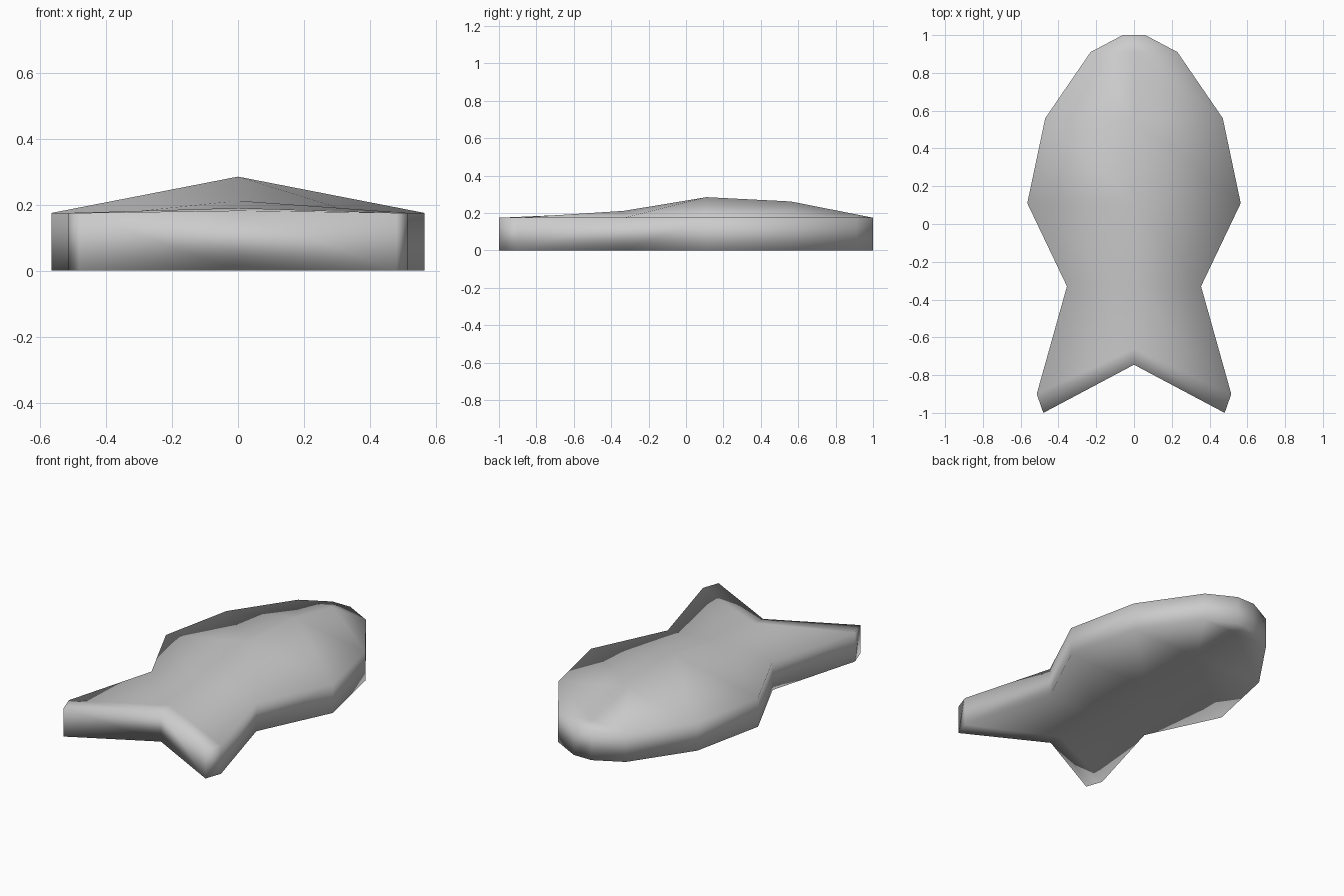
import bpy
import bmesh

cube = bpy.data.objects.get("Cube")
if cube:
    bpy.data.objects.remove(cube, do_unlink=True)

# Plain grey finish
grey = bpy.data.materials.new("plain_grey")
grey.use_nodes = True
colour = (0.6, 0.6, 0.6, 1)
grey.diffuse_color = colour
grey.node_tree.nodes["Principled BSDF"].inputs["Base Color"].default_value = colour

# Cross ribs, nose to tail: half width, edge y, ridge y, ridge height
RIM = 0.175
ribs = [
    (0.06, 1.00, 1.00, RIM),
    (0.23, 0.91, 0.91, 0.193),
    (0.47, 0.56, 0.56, 0.262),
    (0.565, 0.11, 0.11, 0.285),
    (0.355, -0.33, -0.33, 0.212),
    (0.515, -0.90, -0.66, 0.19),
    (0.48, -1.00, -0.745, 0.182),
]

# Each rib is a closed ring: top left, ridge, top right, then the flat base
bm = bmesh.new()
rings = []
for width, edge_y, ridge_y, height in ribs:
    ring = [(-width, edge_y, RIM), (0, ridge_y, height), (width, edge_y, RIM),
            (width, edge_y, 0), (0, ridge_y, 0), (-width, edge_y, 0)]
    rings.append([bm.verts.new(p) for p in ring])

# Skin between neighbouring ribs
for a, b in zip(rings, rings[1:]):
    for i in range(6):
        j = (i + 1) % 6
        bm.faces.new((a[i], a[j], b[j], b[i]))

# Close the nose and the notched tail
for r in (rings[0], rings[-1]):
    bm.faces.new((r[0], r[1], r[4], r[5]))
    bm.faces.new((r[1], r[2], r[3], r[4]))

bmesh.ops.recalc_face_normals(bm, faces=bm.faces[:])
for face in bm.faces:
    face.smooth = True

mesh = bpy.data.meshes.new("fish_body")
bm.to_mesh(mesh)
bm.free()
mesh.materials.append(grey)
body = bpy.data.objects.new("fish_body", mesh)
bpy.context.collection.objects.link(body)
